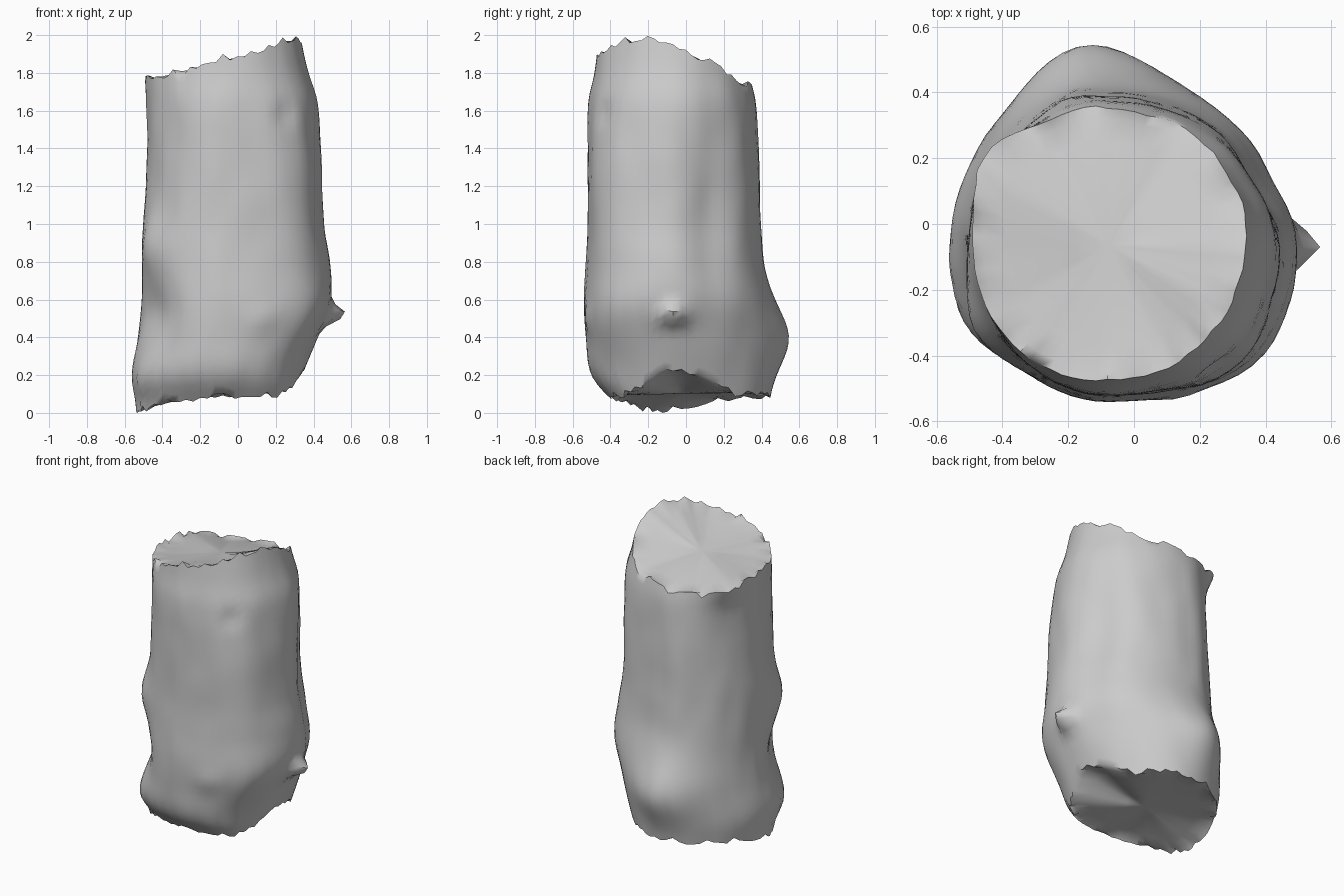
import bpy, bmesh, math, random
from mathutils import Vector, noise

random.seed(4)
if "Cube" in bpy.data.objects:
    bpy.data.objects.remove(bpy.data.objects["Cube"], do_unlink=True)

SIDES, RINGS = 72, 44
AXIS = Vector((-0.08, -0.07, 0))

# Reach of the trunk in each direction, by height
HEIGHT = (.05, .2, .4, .6, .8, 1, 1.4, 1.65, 1.8, 2)
LEFT = (.28, .34, .42, .495, .49, .46, .44, .42, .375, .33)
RIGHT = (.54, .56, .53, .51, .505, .5, .48, .485, .49, .49)
FRONT = (.38, .5, .53, .54, .53, .52, .52, .515, .485, .46)
BACK = (.44, .45, .455, .44, .41, .395, .38, .365, .335, .31)

# Height of the upper rim, every thirty degrees from the left side
RIM = (1.96, 1.85, 1.75, 1.71, 1.7, 1.75, 1.76, 1.77, 1.81, 1.87, 1.92, 1.985)

# Knots and dents: angle, height, depth, angular spread, vertical spread
BUMPS = (
    (99, .4, .09, 27, .2),      # large swelling at the back
    (0, .52, .1, 7, .05),       # broken twig stub
    (-42, .5, .04, 22, .2),     # swelling at the front
    (-45, .08, .03, 22, .12),
    (-48, 1.15, .05, 20, .5),   # long ridge at the front corner
    (26, 1, -.045, 17, .45),    # flattened flank
    (108, 1.2, .015, 13, .5),   # faint ridge at the back
    (211, .88, .045, 20, .15),  # knot and hollow on the right
    (211, .52, -.045, 20, .13),
    (212, .17, .03, 16, .15),
    (143, 1.78, .06, 18, .12),  # splinter at the upper corner
    (-51, 1.58, -.02, 6, .06),
    (-68, .5, .015, 8, .07),
)


def reach(table, z):
    """Smooth curve through the table."""
    z = min(max(z, HEIGHT[0]), HEIGHT[-1])
    last = len(HEIGHT) - 1
    i = next(k for k in range(last) if z <= HEIGHT[k + 1])

    def slope(k):
        a, b = max(k - 1, 0), min(k + 1, last)
        return (table[b] - table[a]) / (HEIGHT[b] - HEIGHT[a])

    h = HEIGHT[i + 1] - HEIGHT[i]
    t = (z - HEIGHT[i]) / h
    blend = t * t * (3 - 2 * t)
    curve = table[i] * (1 - blend) + table[i + 1] * blend
    return curve + h * t * (1 - t) * ((1 - t) * slope(i) - t * slope(i + 1))


def turn(angle, deg):
    return (math.degrees(angle) - deg + 180) % 360 - 180


def bark_point(angle, z):
    c, s = math.cos(angle), math.sin(angle)
    a = reach(LEFT if c > 0 else RIGHT, z) + (-AXIS.x if c > 0 else AXIS.x)
    b = reach(BACK if s > 0 else FRONT, z) + (-AXIS.y if s > 0 else AXIS.y)
    p = Vector((a * c, b * s, 0))
    extra = 0.006 * noise.noise(Vector((c * 4, s * 4, z * 4)))
    for deg, height, depth, spread, tall in BUMPS:
        d = turn(angle, deg) / spread
        extra += depth * math.exp(-d ** 2 - ((z - height) / tall) ** 2)
    return AXIS + p + p.normalized() * extra + Vector((0, 0, z))


def upper_rim(angle):
    f = math.degrees(angle) / 30
    i = int(f)
    t = f - i
    return RIM[i % 12] * (1 - t) + RIM[(i + 1) % 12] * t


def lower_rim(angle):
    arch = .14 * math.exp(-(turn(angle, 2) / 24) ** 2)
    return .1 + arch - .08 * math.exp(-(turn(angle, 197) / 42) ** 2)


# Ragged rims at both ends
angles = [2 * math.pi * i / SIDES for i in range(SIDES)]
top = [min(2, upper_rim(a) + random.uniform(-.02, .03)) for a in angles]
bottom = [max(0, lower_rim(a) + random.uniform(-.025, .015)) for a in angles]

bm = bmesh.new()


def bridge(lower, upper):
    for i in range(SIDES):
        j = (i + 1) % SIDES
        bm.faces.new((lower[i], lower[j], upper[j], upper[i]))


# Bark wall
rings = []
for k in range(RINGS + 1):
    t = k / RINGS
    rings.append([bm.verts.new(bark_point(a, lo + t * (hi - lo)))
                  for a, lo, hi in zip(angles, bottom, top)])
for lower, upper in zip(rings, rings[1:]):
    bridge(lower, upper)


def cap(rim, edge_height, recess):
    """Close an end with a smooth, slightly sunken face."""
    centre = sum((v.co for v in rim), Vector()) / SIDES
    centre.z += recess
    ring = rim
    for scale in (.92, .75, .5, .25):
        inner = []
        for v, a in zip(rim, angles):
            p = centre.lerp(v.co, scale)
            p.z = centre.z + scale ** 1.2 * (edge_height(a) - centre.z)
            p.z += 0.008 * noise.noise(p * 5)
            inner.append(bm.verts.new(p))
        bridge(ring, inner)
        ring = inner
    hub = bm.verts.new(centre)
    for i in range(SIDES):
        bm.faces.new((ring[i], ring[(i + 1) % SIDES], hub))


# Broken end faces
cap(rings[-1], upper_rim, -.02)
cap(rings[0], lower_rim, .01)
bmesh.ops.recalc_face_normals(bm, faces=bm.faces[:])

mesh = bpy.data.meshes.new("broken_trunk")
bm.to_mesh(mesh)
bm.free()
trunk = bpy.data.objects.new("broken_trunk", mesh)
bpy.context.collection.objects.link(trunk)

# Plain grey surface
grey = bpy.data.materials.new("light_grey")
grey.use_nodes = True
colour = (.6, .6, .6, 1)
grey.diffuse_color = colour
grey.node_tree.nodes["Principled BSDF"].inputs["Base Color"].default_value = colour
mesh.materials.append(grey)

bpy.ops.object.select_all(action="DESELECT")
trunk.select_set(True)
bpy.context.view_layer.objects.active = trunk
bpy.ops.object.shade_smooth_by_angle(angle=math.radians(50))
